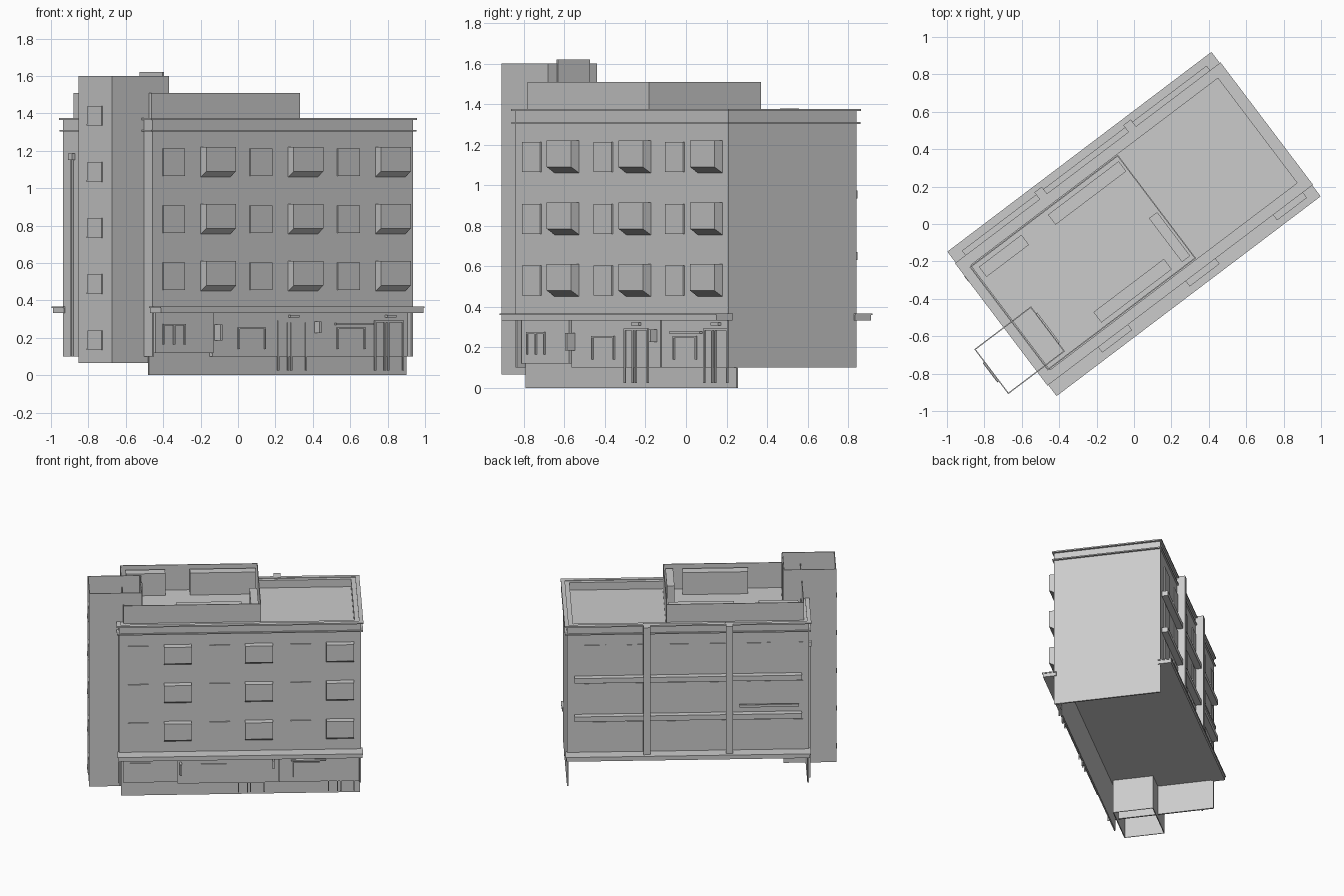
import bpy, bmesh, math
from mathutils import Matrix

if "Cube" in bpy.data.objects:
    bpy.data.objects.remove(bpy.data.objects["Cube"])

# The whole building is laid out square (u along facade, v in depth), then turned
TURN = Matrix.Rotation(math.radians(37.1), 4, 'Z')

grey = bpy.data.materials.new("plain grey")
grey.diffuse_color = (0.6, 0.6, 0.6, 1)
grey.use_nodes = True
grey.node_tree.nodes["Principled BSDF"].inputs["Base Color"].default_value = grey.diffuse_color


def finish(name, bm):
    bmesh.ops.recalc_face_normals(bm, faces=bm.faces)
    bm.transform(TURN)
    me = bpy.data.meshes.new(name)
    bm.to_mesh(me)
    bm.free()
    me.materials.append(grey)
    ob = bpy.data.objects.new(name, me)
    bpy.context.collection.objects.link(ob)
    return ob


def add_box(bm, u0, u1, v0, v1, z0, z1):
    m = Matrix.Translation(((u0 + u1) / 2, (v0 + v1) / 2, (z0 + z1) / 2)) \
        @ Matrix.Diagonal((u1 - u0, v1 - v0, z1 - z0, 1))
    bmesh.ops.create_cube(bm, size=1, matrix=m)


def part(name, *boxes):
    bm = bmesh.new()
    for b in boxes:
        add_box(bm, *b)
    return finish(name, bm)


def ring(name, u0, u1, v0, v1, z0, z1, t):
    """Four walls of thickness t, open at top and bottom."""
    return part(name,
                (u0, u1, v0, v0 + t, z0, z1), (u0, u1, v1 - t, v1, z0, z1),
                (u0, u0 + t, v0 + t, v1 - t, z0, z1),
                (u1 - t, u1, v0 + t, v1 - t, z0, z1))


def bay(name, u0, u1, z0, z1, wall, depth):
    """Projecting bay with a sloped underside."""
    bm = bmesh.new()
    prof = [(wall, z0), (wall - depth, z0 + 0.03), (wall - depth, z1), (wall, z1)]
    a = [bm.verts.new((u0, v, z)) for v, z in prof]
    b = [bm.verts.new((u1, v, z)) for v, z in prof]
    bm.faces.new(a)
    bm.faces.new(b)
    for i in range(4):
        j = (i + 1) % 4
        bm.faces.new((a[i], a[j], b[j], b[i]))
    return finish(name, bm)


U, V = 0.873, 0.396
FLOORS = (0.455, 0.76, 1.065)

# Main block, parapet and cornice bands
part("main_block", (-U, U, -V, V, 0.335, 1.31))
ring("parapet", -U, U, -V, V, 1.31, 1.37, 0.045)
ring("lower_cornice", -U - .015, U + .015, -V - .012, V + .012, 1.303, 1.312, 0.03)
ring("upper_cornice", -U - .017, U + .017, -V - .014, V + .014, 1.365, 1.375, 0.03)

# End walls reaching below the slab
for name, s in (("left_end_wall", -1), ("right_end_wall", 1)):
    a, b = sorted((s * U, s * (U - 0.012)))
    part(name, (a, b, -V, V, 0.1, 0.34))

# Canopies front and back
for name, s in (("front_canopy", -1), ("back_canopy", 1)):
    a, b = sorted((s * 0.38, s * 0.478))
    c, d = sorted((s * 0.38, s * 0.484))
    part(name, (-U - .005, U + .008, a, b, 0.332, 0.36),
         (-U - .012, U + .012, c, d, 0.36, 0.368))

# Ground floor wall and shopfront panels
part("ground_wall", (-0.857, 0.868, -0.344, -0.334, 0, 0.335))
part("shopfront_panels", (-0.45, 0.28, -0.368, -0.344, 0.1, 0.335),
     (0.283, 0.862, -0.366, -0.344, 0.1, 0.335),
     (-0.842, -0.452, -0.382, -0.344, 0.12, 0.335))


def frame(name, u0, u1, z0, z1, wall, posts):
    t, v = 0.009, wall - 0.008
    boxes = [(u0, u1, v, wall, z1 - t, z1)]
    for p in posts:
        c = u0 + (u1 - u0 - t) * p
        boxes.append((c, c + t, v, wall, z0, z1))
    return part(name, *boxes)


# Shop windows and doors
frame("shop_window_1", -0.795, -0.645, 0.165, 0.275, -0.382, (0, .5, 1))
frame("shop_window_2", -0.28, -0.095, 0.14, 0.255, -0.368, (0, 1))
frame("shop_window_3", 0.385, 0.575, 0.14, 0.255, -0.366, (0, 1))
for i, u in enumerate((-0.015, 0.635)):
    frame(f"shop_door_{i+1}", u, u + 0.195, 0.025, 0.292, -0.366, (0, .35, .47, 1))
    part(f"door_lamp_{i+1}", (u + .075, u + .135, -0.385, -0.366, 0.308, 0.322))
part("hanging_signs", (-0.435, -0.42, -0.42, -0.368, 0.185, 0.27),
     (0.235, 0.25, -0.41, -0.368, 0.225, 0.288))
part("awning_bar", (0.37, 0.62, -0.385, -0.366, 0.268, 0.278))

# Front windows: narrow plates alternating with bays on three floors
for f, z in enumerate(FLOORS):
    for i in range(3):
        o = 0.586 * i
        part(f"narrow_window_{f}_{i}",
             (-0.807 + o, -0.66 + o, -V - 0.009, -V, z, z + 0.148))
        bay(f"bay_window_{f}_{i}", -0.55 + o, -0.35 + o, z - 0.005, z + 0.155, -V, 0.05)

# Back: balcony ledges, doors, piers and a rail
for f, z in enumerate(FLOORS):
    part(f"back_windows_{f}", *[(c - w, c + w, V, V + 0.007, z - 0.06, z + 0.155)
                                for c, w in ((.67, .077), (.385, .055), (.075, .077),
                                             (-.215, .055), (-.51, .085), (-.795, .035))])
    if f:
        part(f"back_ledge_{f}", (-0.82, 0.82, V, V + 0.045, z - 0.13, z - 0.1 + 0.01))
part("back_rail", (-0.8, -0.37, V + 0.02, V + 0.035, 0.72, 0.74))
for i, u in enumerate((-0.298, 0.298)):
    part(f"back_pier_{i+1}", (u - 0.025, u + 0.025, V - 0.02, V + 0.06, 0.365, 1.378))

# Stair tower, open at top and bottom, with windows and roof door
ring("stair_tower", -1.085, -0.705, -0.32, -0.019, 0.065, 1.6, 0.006)
for i in range(5):
    z = 0.14 + 0.3 * i
    part(f"tower_window_{i+1}", (-1.091, -1.085, -0.232, -0.108, z, z + 0.1),
         (-1.094, -1.085, -0.235, -0.105, z - 0.006, z + 0.003))
part("roof_door", (-0.708, -0.698, -0.265, -0.065, 1.31, 1.62))

# Roof terrace screen and planters
ring("terrace_screen", -0.84, 0.154, -0.346, 0.347, 1.31, 1.51, 0.006)
part("terrace_planters", (-0.337, 0.137, 0.25, 0.317, 1.31, 1.485),
     (-0.80, -0.515, 0.25, 0.317, 1.31, 1.485),
     (-0.457, 0.015, -0.315, -0.245, 1.31, 1.485),
     (0.082, 0.137, -0.317, -0.024, 1.31, 1.485))

# Downpipe on the left end wall
part("downpipe", (-U - 0.014, -U, 0.302, 0.314, 0.1, 1.17),
     (-U - 0.02, -U, 0.29, 0.326, 1.15, 1.185))
